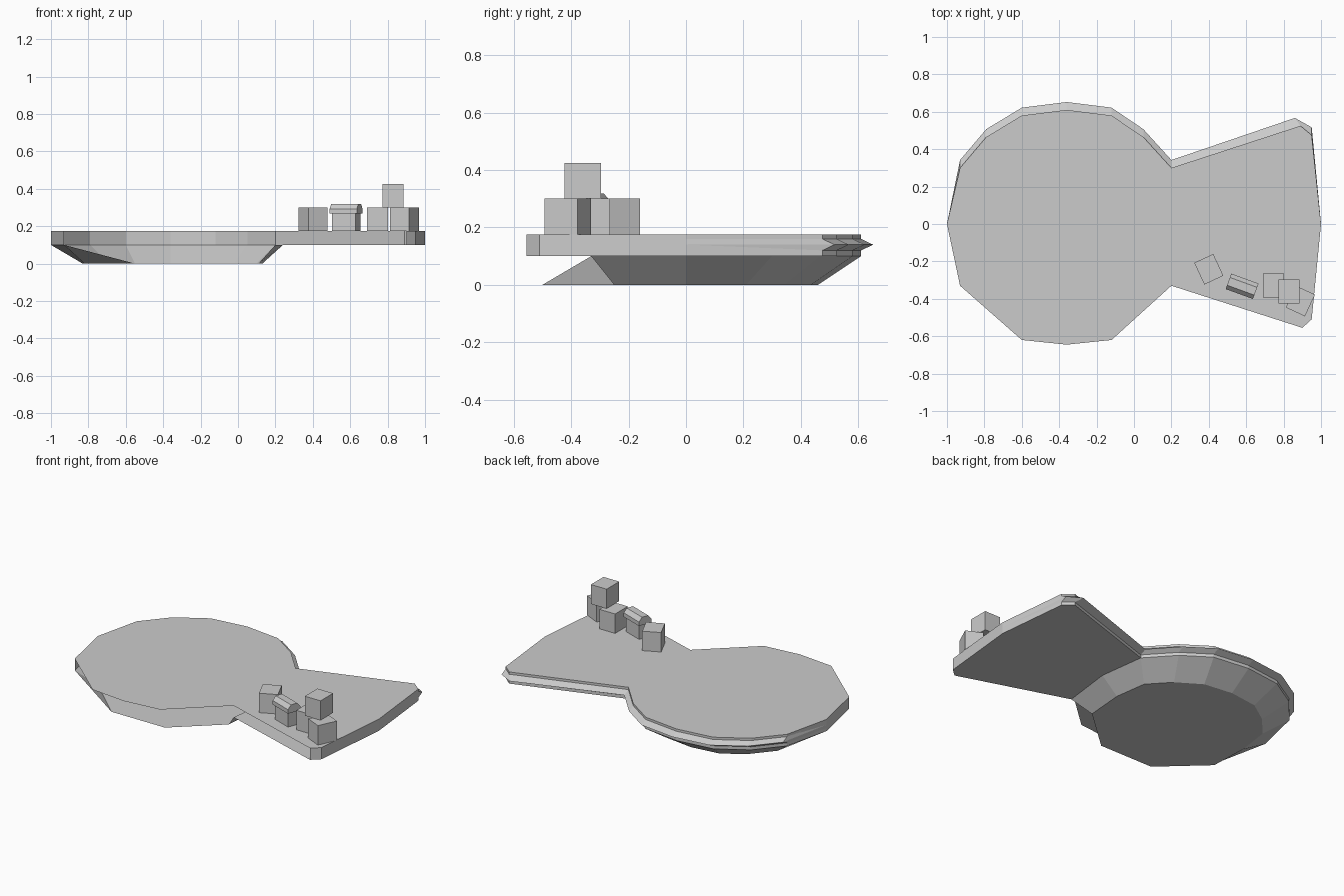
import bpy, bmesh
from math import radians

if "Cube" in bpy.data.objects:
    bpy.data.objects.remove(bpy.data.objects["Cube"])


def make(name, faces, loc=(0, 0, 0), rot=0):
    """Object from faces given as lists of 3D points, welded together."""
    bm = bmesh.new()
    for pts in faces:
        bm.faces.new([bm.verts.new(p) for p in pts])
    bmesh.ops.remove_doubles(bm, verts=bm.verts, dist=0.0005)
    me = bpy.data.meshes.new(name)
    bm.to_mesh(me)
    bm.free()
    ob = bpy.data.objects.new(name, me)
    ob.location = loc
    ob.rotation_euler.z = radians(rot)
    bpy.context.collection.objects.link(ob)
    return ob


def at(points, z):
    return [(x, y, z) for x, y in points]


def strip(a, b):
    """Quads between two equally long point rows."""
    return [[a[i], a[i + 1], b[i + 1], b[i]] for i in range(len(a) - 1)]


TOP, LOW = 0.175, 0.10

# Plan outline pieces, back runs left to right
disc_back = [(-0.93, 0.30), (-0.79, 0.465), (-0.6, 0.58), (-0.36, 0.61),
             (-0.12, 0.58), (0.05, 0.465), (0.2, 0.30)]
back = [(-1, 0)] + disc_back + [(0.89, 0.525), (0.95, 0.475), (1, 0)]
right_front = [(1, 0), (0.95, -0.51), (0.9, -0.555)]
disc_front = [(0.2, -0.33), (-0.12, -0.62), (-0.36, -0.645), (-0.6, -0.62)]
left_front = [(-0.93, -0.33), (-1, 0)]

# Deck plate
deck = back + right_front[1:] + disc_front + left_front[:1]
make("deck_top", [at(deck, TOP)[::-1]])

# Edge walls, open along the front
walls = []
for row in (back, right_front, left_front):
    walls += strip(at(row, TOP), at(row, LOW))
make("deck_edge", walls)

# Underside of the flared end
fan = [(0.2, 0.30), (0.89, 0.525), (0.95, 0.475)] + right_front + [(0.2, -0.33), (0.24, 0)]
make("flared_underside", [at(fan, LOW)])

# Wedge-shaped rail along the back edge
outer = [(-1, 0)] + [(x, y + 0.042) for x, y in disc_back] + \
        [(0.86, 0.567), (0.95, 0.517), (1, 0)]
make("edge_rail", strip(at(outer, 0.14), at(back, 0.16)) +
     strip(at(back, 0.12), at(outer, 0.14)))

# Tapered hull under the round end, open at the front
hull_top = [(-0.93, -0.33), (-1, 0)] + disc_back + [(0.24, 0), (0.2, -0.33)]
hull_low = [(-0.82, -0.25), (-0.83, 0), (-0.8, 0.21), (-0.69, 0.34), (-0.55, 0.435),
            (-0.36, 0.46), (-0.17, 0.435), (-0.02, 0.34), (0.1, 0.21),
            (0.13, 0), (0.11, -0.25)]
hull = strip(at(hull_top, LOW), at(hull_low, 0))
hull.append(at(hull_low + [(-0.17, -0.5), (-0.55, -0.5)], 0))
hull.append([(-0.93, -0.33, LOW), (-0.82, -0.25, 0), (-0.55, -0.5, 0)])
make("hull", hull)


def prism(name, profile, length, loc, rot):
    """Closed prism along x from a y-z profile."""
    h = length / 2
    a = [(-h, y, z) for y, z in profile]
    b = [(h, y, z) for y, z in profile]
    return make(name, strip(b + b[:1], a + a[:1]) + [a[::-1], b], loc, rot)


# Crates
box = [(-0.064, 0), (0.064, 0), (0.064, 0.125), (-0.064, 0.125)]
for i, (x, y, z, r) in enumerate([(0.4, -0.242, TOP, 25), (0.745, -0.328, TOP, 0),
                                  (0.89, -0.412, TOP, -25), (0.828, -0.36, 0.3, 0)]):
    prism(f"crate_{i + 1}", box, 0.112, (x, y, z), r)

# Chest with rounded lid
chest = (0.578, -0.333, TOP)
prism("chest_body", [(-0.036, 0), (0.036, 0), (0.036, 0.095), (-0.036, 0.095)], 0.135, chest, -20)
prism("chest_lid", [(-0.044, 0.092), (0.044, 0.092), (0.044, 0.118), (0.022, 0.143),
                    (-0.022, 0.143), (-0.044, 0.118)], 0.155, chest, -20)
